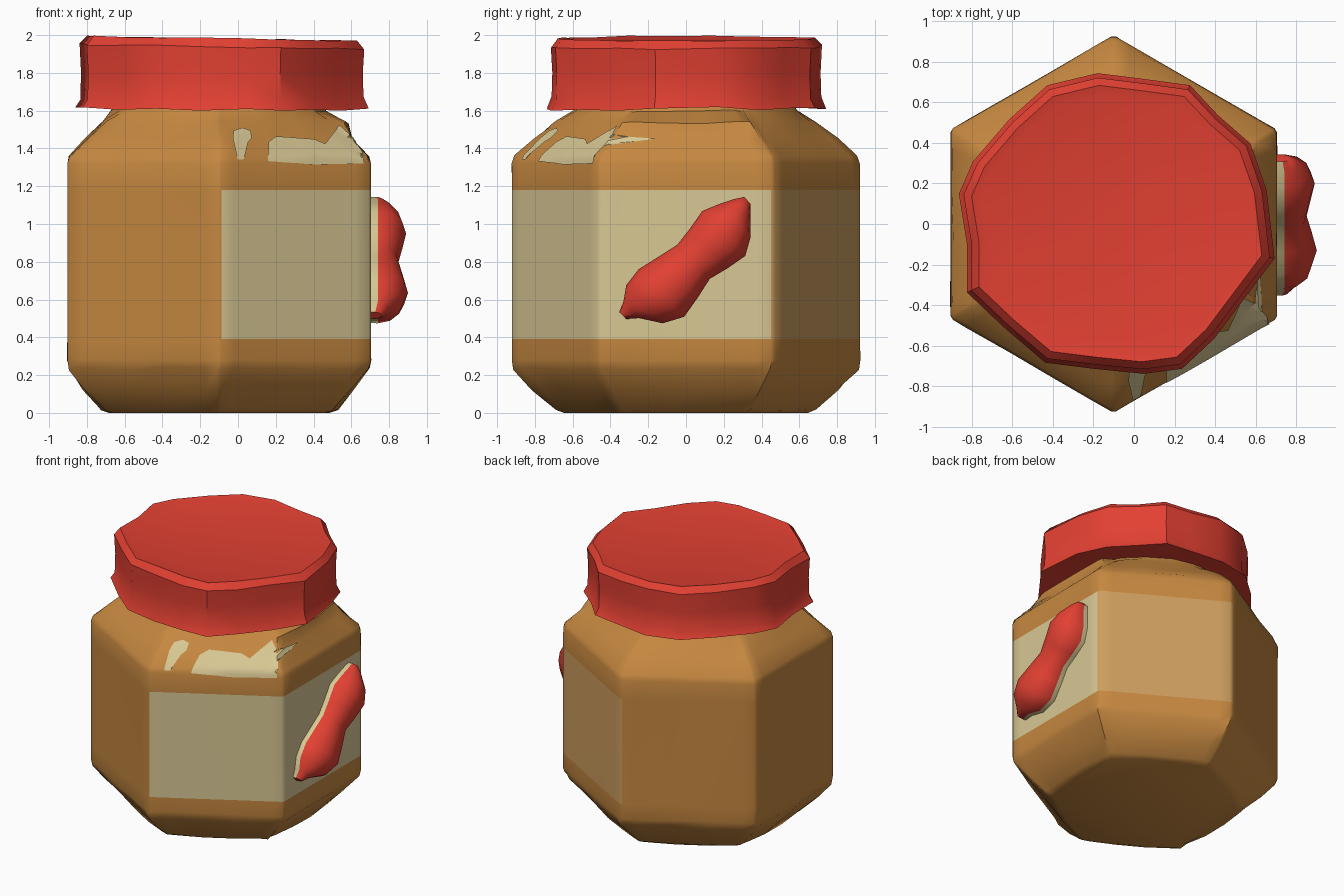
import bpy, bmesh, math, random
from mathutils import Vector
from mathutils.bvhtree import BVHTree

random.seed(4)
if "Cube" in bpy.data.objects:
    bpy.data.objects.remove(bpy.data.objects["Cube"], do_unlink=True)


def material(name, rgb):
    linear = [(c / 255 / 12.92 if c < 11 else ((c / 255 + 0.055) / 1.055) ** 2.4) for c in rgb]
    mat = bpy.data.materials.new(name)
    mat.use_nodes = True
    mat.diffuse_color = (*linear, 1)
    mat.node_tree.nodes["Principled BSDF"].inputs["Base Color"].default_value = (*linear, 1)
    return mat


BROWN = material("caramel_brown", (198, 136, 64))
CREAM = material("label_cream", (217, 200, 148))
TAN = material("label_tan", (206, 158, 95))
RED = material("lid_red", (226, 64, 50))


def finish(name, bm, mats, angle=35):
    bmesh.ops.recalc_face_normals(bm, faces=bm.faces)
    mesh = bpy.data.meshes.new(name)
    bm.to_mesh(mesh)
    bm.free()
    for m in mats:
        mesh.materials.append(m)
    obj = bpy.data.objects.new(name, mesh)
    bpy.context.collection.objects.link(obj)
    bpy.ops.object.select_all(action='DESELECT')
    obj.select_set(True)
    bpy.context.view_layer.objects.active = obj
    bpy.ops.object.shade_smooth_by_angle(angle=math.radians(angle))
    return obj


def loft(bm, rings, paint=None):
    """Skin closed rings of points and cap both ends."""
    rows = [[bm.verts.new(p) for p in ring] for ring in rings]
    n = len(rows[0])
    for r in range(len(rows) - 1):
        for i in range(n):
            j = (i + 1) % n
            f = bm.faces.new((rows[r][i], rows[r][j], rows[r + 1][j], rows[r + 1][i]))
            if paint:
                f.material_index = paint(r, i)
    bm.faces.new(rows[0])
    bm.faces.new(rows[-1])


# Hexagonal jar body
CX, R = -0.1, 0.928
STEPS = (0.015, 0.1, 0.36, 0.64, 0.9, 0.985)
# height, scale, roundness, jitter
LEVELS = [(0, 0.71, 0.3, 0), (0.02, 0.76, 0.3, 0.008), (0.13, 0.88, 0.1, 0.012),
          (0.235, 0.985, 0, 0.01), (0.28, 1, 0, 0.003), (0.39, 1, 0, 0), (1.18, 1, 0, 0),
          (1.32, 1, 0, 0.003), (1.36, 0.985, 0, 0.006), (1.45, 0.87, 0.08, 0.008),
          (1.54, 0.76, 0.25, 0.012), (1.6, 0.66, 0.9, 0.008), (1.72, 0.6, 1, 0)]


def hex_ring(z, scale, roundness, jitter):
    ring = []
    for k in range(6):
        a, b = (Vector((math.cos(t), math.sin(t), 0)) for t in
                (math.radians(60 * k - 90), math.radians(60 * k - 30)))
        for s in STEPS:
            p = a.lerp(b, s)
            p = p.lerp(p.normalized() * 0.95, roundness) * R * scale
            if z == 1.54 and k == 1:      # fold on the shoulder above the emblem
                p.x += 0.06
            p *= 1 + random.uniform(-jitter, jitter)
            dz = random.uniform(-jitter, jitter) if z > 0.01 else 0
            ring.append((p.x + CX, p.y, z + dz))
    return ring


def label_paint(row, i):
    side, step = divmod(i, len(STEPS))
    if LEVELS[row][0] != 0.39:
        return 0
    if side < 2 and not (side == 1 and step == 5):
        return 1
    return 2 if side == 2 or (side == 1 and step == 5) else 0


bm = bmesh.new()
loft(bm, [hex_ring(*lv) for lv in LEVELS], label_paint)
body = finish("jar_body", bm, [BROWN, CREAM, TAN], 40)

# Scalloped lid with flared rim, slightly tilted
OUTLINE = [(-.87, .15), (-.8, .31), (-.62, .52), (-.43, .69), (-.18, .75), (.06, .72), (.28, .69),
           (.42, .54), (.58, .4), (.66, .17), (.70, -.17), (.55, -.37), (.4, -.57), (.24, -.72),
           (.05, -.745), (-.2, -.72), (-.44, -.69), (-.64, -.52), (-.83, -.34), (-.83, -.1)]


def lid_ring(z, scale, wobble=0, tilt=0):
    ring = []
    for x, y in OUTLINE:
        px, py = CX + 0.01 + (x - CX - 0.01) * scale, y * scale
        ring.append((px, py, z + random.uniform(-wobble, wobble) - tilt * (px + 0.75)))
    return ring


bm = bmesh.new()
loft(bm, [lid_ring(1.62, 0.76), lid_ring(1.61, 0.99, 0.012), lid_ring(1.665, 0.955, 0.012),
          lid_ring(1.8, 0.95), lid_ring(1.95, 0.96, 0.008, 0.015), lid_ring(1.995, 0.91, 0.004, 0.018),
          lid_ring(1.982, 0.85, 0, 0.015)])
finish("lid", bm, [RED])

# Two-lobed emblem: half-round sections along a diagonal axis
# y, z, half width, height above the wall
STATIONS = [(-.335, .515, .025, .06), (-.29, .545, .06, .1), (-.22, .575, .14, .17),
            (-.13, .635, .175, .2), (-.04, .72, .15, .175), (.04, .8, .125, .15), (.12, .87, .145, .17),
            (.2, .95, .165, .19), (.26, 1.02, .12, .165), (.3, 1.09, .06, .11), (.325, 1.125, .025, .07)]
axis = Vector((0, 0.72, 0.69))
across = Vector((0, -0.69, 0.72))


def lobe_ring(y, z, w, h):
    c = Vector((0.69, y, z))
    low = min(0.05, h * 0.6)
    arc = [(math.cos(math.pi * i / 6) * w, low + math.sin(math.pi * i / 6) * (h + 0.01 - low))
           for i in range(7)]
    profile = [(w * 0.98, 0)] + arc + [(-w * 0.98, 0)]
    return [c + across * u + Vector((v, 0, 0)) for u, v in profile]


bm = bmesh.new()
# the skirt touching the wall takes the label colour
loft(bm, [lobe_ring(*s) for s in STATIONS], lambda r, i: 1 if i in (0, 7, 8) else 0)
finish("emblem", bm, [RED, CREAM], 50)

# Painted glints wrapped over the front shoulder
tree = BVHTree.FromObject(body, bpy.context.evaluated_depsgraph_get())
GLINTS = {
    "wide_glint": [(.155, 1.33), (.16, 1.43), (.2, 1.46), (.27, 1.455), (.4, 1.445), (.46, 1.42),
                   (.5, 1.44), (.535, 1.52), (.6, 1.46), (.655, 1.38), (.665, 1.32), (.4, 1.315)],
    "drop_glint": [(-.005, 1.34), (.005, 1.42), (-.03, 1.45), (-.025, 1.49), (.02, 1.505),
                   (.065, 1.49), (.07, 1.45), (.035, 1.41), (.03, 1.34)],
}
for name, points in GLINTS.items():
    bm = bmesh.new()
    bm.faces.new([bm.verts.new((x, 0, z)) for x, z in points])
    bmesh.ops.triangulate(bm, faces=bm.faces)
    bmesh.ops.subdivide_edges(bm, edges=bm.edges, cuts=5, use_grid_fill=True)
    for v in bm.verts:
        hit, normal, _, _ = tree.ray_cast(Vector((v.co.x, -3, v.co.z)), Vector((0, 1, 0)))
        if hit:
            v.co = hit + normal * 0.007
    glint = finish(name, bm, [CREAM])
    if sum((p.normal.y for p in glint.data.polygons)) > 0:
        glint.data.flip_normals()
